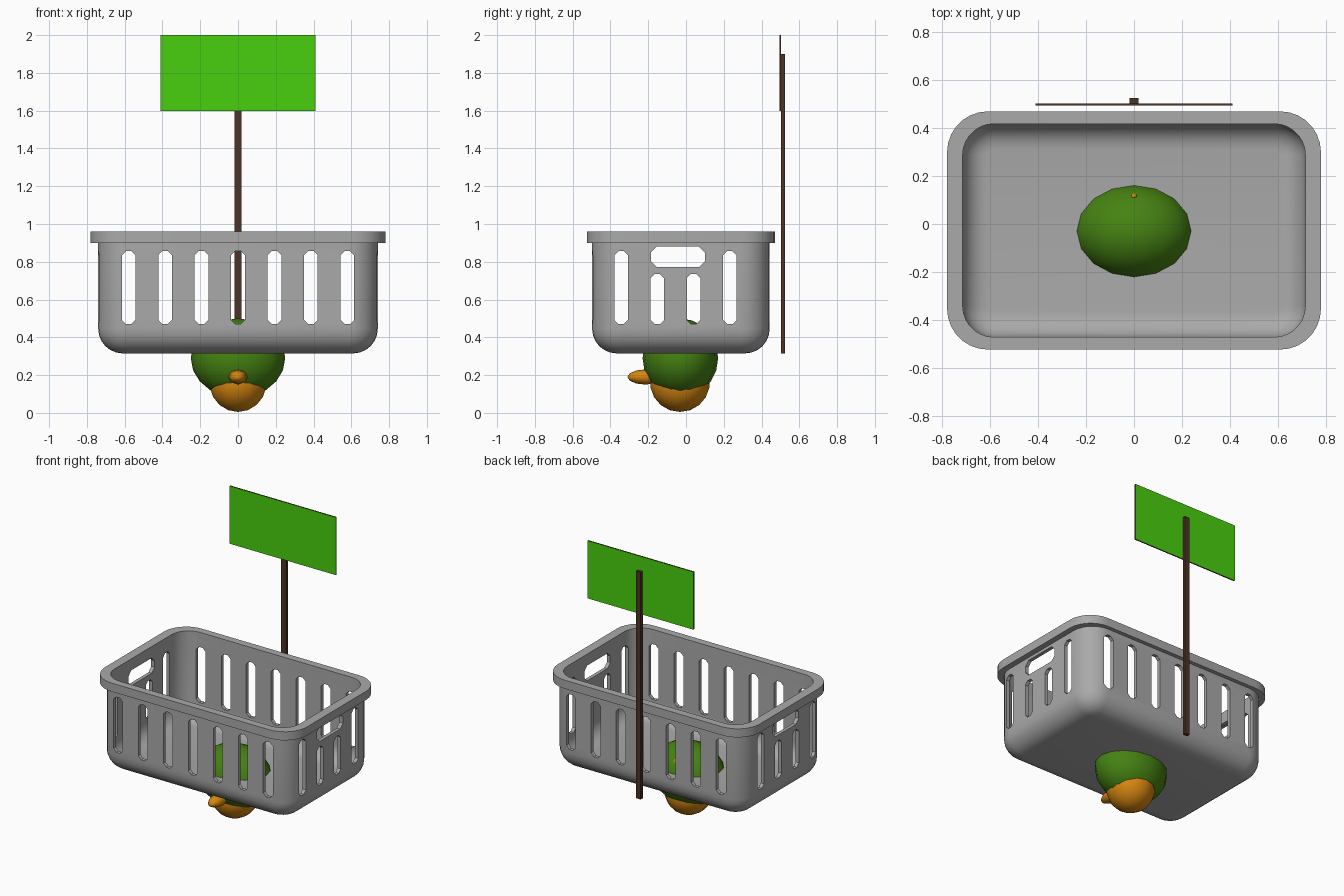
import bpy, bmesh, math
from mathutils import Vector, Matrix

if "Cube" in bpy.data.objects:
    bpy.data.objects.remove(bpy.data.objects["Cube"])

CY = -0.027  # basket centre in y


def mat(name, rgb):
    m = bpy.data.materials.new(name)
    m.diffuse_color = (*rgb, 1)
    m.use_nodes = True
    m.node_tree.nodes["Principled BSDF"].inputs["Base Color"].default_value = m.diffuse_color
    return m


GREY = mat("grey plastic", (0.40, 0.40, 0.40))
SIGN = mat("bright green", (0.065, 0.63, 0.0045))
LEAF = mat("dark green", (0.061, 0.225, 0.006))
ORANGE = mat("orange", (0.67, 0.24, 0.005))
BROWN = mat("dark brown", (0.075, 0.033, 0.018))


def make(name, bm, *mats, smooth=None):
    bmesh.ops.recalc_face_normals(bm, faces=bm.faces)
    me = bpy.data.meshes.new(name)
    bm.to_mesh(me)
    bm.free()
    ob = bpy.data.objects.new(name, me)
    bpy.context.collection.objects.link(ob)
    for m in mats:
        me.materials.append(m)
    if smooth:
        smooth_by_angle(ob, smooth)
    return ob


def smooth_by_angle(ob, deg):
    bpy.ops.object.select_all(action='DESELECT')
    ob.select_set(True)
    bpy.context.view_layer.objects.active = ob
    bpy.ops.object.shade_smooth_by_angle(angle=math.radians(deg))


def ball(name, centre, radii, segs, rings, m, axis='Z'):
    bm = bmesh.new()
    bmesh.ops.create_uvsphere(bm, u_segments=segs, v_segments=rings, radius=1)
    if axis == 'Y':
        bmesh.ops.rotate(bm, verts=bm.verts, matrix=Matrix.Rotation(math.pi / 2, 3, 'X'))
    bmesh.ops.scale(bm, verts=bm.verts, vec=Vector(radii))
    bmesh.ops.translate(bm, verts=bm.verts, vec=Vector(centre))
    return make(name, bm, m, smooth=60)


def box(bm, lo, hi):
    lo, hi = Vector(lo), Vector(hi)
    r = bmesh.ops.create_cube(bm, size=1)
    bmesh.ops.scale(bm, verts=r['verts'], vec=hi - lo)
    bmesh.ops.translate(bm, verts=r['verts'], vec=(lo + hi) / 2)


def ring(bm, hx, hy, r, z, n=7):
    vs = []
    for q, (sx, sy) in enumerate([(1, 1), (-1, 1), (-1, -1), (1, -1)]):
        for i in range(n + 1):
            a = math.pi / 2 * (q + i / n)
            vs.append(bm.verts.new((sx * (hx - r) + r * math.cos(a),
                                    CY + sy * (hy - r) + r * math.sin(a), z)))
    return vs


# Basket shell: outside upward, over the rim, inside down to the floor
HX, HY, R, F, WALL = 0.74, 0.47, 0.155, 0.13, 0.025
bm = bmesh.new()
rings = []
N = 6
for i in range(N + 1):
    a = math.pi / 2 * i / N
    d = F * (1 - math.sin(a))
    rings.append(ring(bm, HX - d, HY - d, R - d, 0.315 + F * (1 - math.cos(a))))
rings.append(ring(bm, HX, HY, R, 0.90))
for z in (0.90, 0.96):
    rings.append(ring(bm, 0.78, 0.497, 0.17, z))
rings.append(ring(bm, HX - WALL, HY - WALL, R - WALL, 0.96))
f2 = F - WALL
for i in range(N, -1, -1):
    a = math.pi / 2 * i / N
    d = WALL + f2 * (1 - math.sin(a))
    rings.append(ring(bm, HX - d, HY - d, R - d, 0.352 + f2 * (1 - math.cos(a))))
for a, b in zip(rings, rings[1:]):
    for i in range(len(a)):
        j = (i + 1) % len(a)
        bm.faces.new((a[i], a[j], b[j], b[i]))
bm.faces.new(rings[0])
bm.faces.new(rings[-1])
basket = make("basket", bm, GREY)


# Slot cutters: eight-sided prisms running right through the basket
def prism(bm, c, w, z0, z1, along, ch):
    h = w / 2
    pts = [(-h, z0 + ch), (-h + ch, z0), (h - ch, z0), (h, z0 + ch),
           (h, z1 - ch), (h - ch, z1), (-h + ch, z1), (-h, z1 - ch)]
    ends = []
    for s in (-1.2, 1.2):
        ends.append([bm.verts.new((c + u, s, z) if along == 'Y' else (s, c + u, z))
                     for u, z in pts])
    a, b = ends
    bm.faces.new(a)
    bm.faces.new(b[::-1])
    for i in range(8):
        j = (i + 1) % 8
        bm.faces.new((a[i], b[i], b[j], a[j]))


bm = bmesh.new()
for i in range(-3, 4):
    prism(bm, i * 0.193, 0.072, 0.47, 0.857, 'Y', 0.022)
long_slots = make("front_back_slot_cutter", bm)
bm = bmesh.new()
for c, top in ((-0.343, 0.857), (-0.152, 0.735), (0.04, 0.735), (0.232, 0.857)):
    prism(bm, c, 0.072, 0.47, top, 'X', 0.022)
prism(bm, -0.043, 0.285, 0.773, 0.88, 'X', 0.03)
side_slots = make("side_slot_cutter", bm)

for cutter in (long_slots, side_slots):
    cutter.hide_render = True
    mod = basket.modifiers.new("slots", 'BOOLEAN')
    mod.operation = 'DIFFERENCE'
    mod.solver = 'EXACT'
    mod.object = cutter
    bpy.context.view_layer.objects.active = basket
    bpy.ops.object.modifier_apply(modifier=mod.name)
for cutter in (long_slots, side_slots):
    bpy.data.objects.remove(cutter)
smooth_by_angle(basket, 30)

# Round figure poking through the floor: green body, orange head, beak and tail strip
ball("green_body", (0, -0.03, 0.29), (0.25, 0.2, 0.21), 16, 10, LEAF)
ball("orange_head", (0, -0.032, 0.16), (0.155, 0.158, 0.155), 14, 9, ORANGE)
ball("beak", (0, -0.215, 0.19), (0.05, 0.095, 0.04), 8, 6, ORANGE, 'Y')
ball("tail_strip", (0, 0.115, 0.295), (0.03, 0.025, 0.147), 8, 8, ORANGE)

# Sign post behind the basket
bm = bmesh.new()
box(bm, (-0.018, 0.502, 0.315), (0.018, 0.525, 1.9))
make("sign_post", bm, BROWN)

# Sign board: green on both faces, brown on the edges
bm = bmesh.new()
box(bm, (-0.41, 0.494, 1.597), (0.41, 0.503, 2.0))
bm.normal_update()
for f in bm.faces:
    f.material_index = 0 if abs(f.normal.y) > 0.5 else 1
make("sign_board", bm, SIGN, BROWN)
